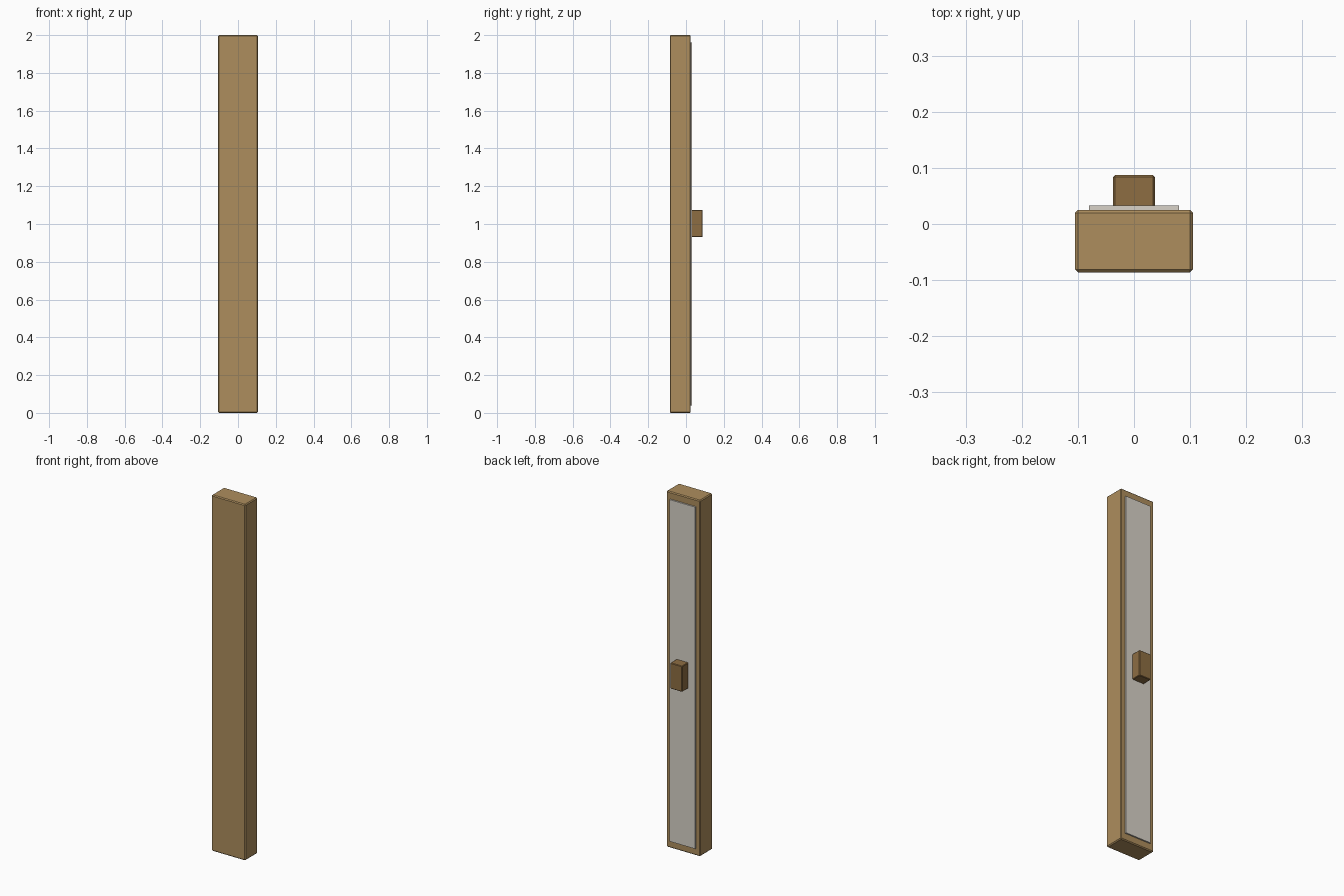
import bpy

if "Cube" in bpy.data.objects:
    bpy.data.objects.remove(bpy.data.objects["Cube"])


def material(name, color):
    m = bpy.data.materials.new(name)
    m.diffuse_color = (*color, 1)
    m.use_nodes = True
    m.node_tree.nodes["Principled BSDF"].inputs["Base Color"].default_value = m.diffuse_color
    return m


def box(name, lo, hi, mat, chamfer=0.0):
    """Box between two corners with an optional flat chamfer."""
    bpy.ops.mesh.primitive_cube_add(
        size=1, location=[(a + b) / 2 for a, b in zip(lo, hi)])
    ob = bpy.context.object
    ob.name = name
    ob.scale = [b - a for a, b in zip(lo, hi)]
    bpy.ops.object.transform_apply(location=False, rotation=False, scale=True)
    ob.data.materials.append(mat)
    if chamfer:
        mod = ob.modifiers.new("chamfer", 'BEVEL')
        mod.width = chamfer
        mod.segments = 1
    return ob


wood = material("wood", (0.42, 0.27, 0.11))
dark_wood = material("dark_wood", (0.27, 0.155, 0.055))
pale = material("pale_panel", (0.69, 0.65, 0.58))

# Tall board
box("board", (-0.105, -0.086, 0), (0.105, 0.025, 2), wood, 0.005)
# Thin raised panel on the back
box("back_panel", (-0.08, 0.02, 0.04), (0.08, 0.033, 1.96), pale)
# Grip block in the middle of the panel
box("handle", (-0.037, 0.03, 0.93), (0.037, 0.087, 1.075), dark_wood, 0.003)
